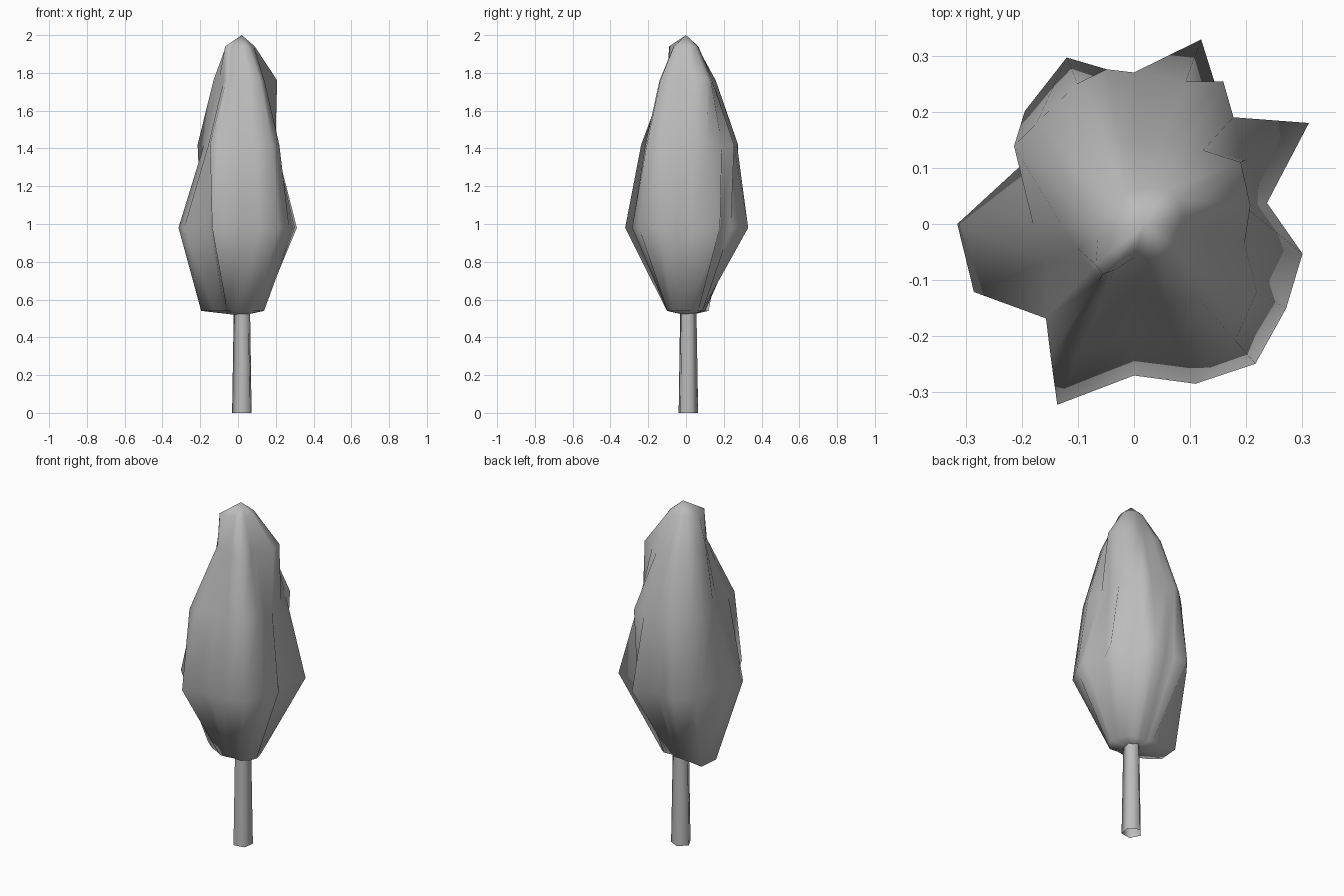
import bpy
import bmesh
from math import cos, sin, radians
from mathutils import Matrix, Vector

default = bpy.data.objects.get("Cube")
if default:
    bpy.data.objects.remove(default, do_unlink=True)


def make_material(name, colour):
    material = bpy.data.materials.new(name)
    material.use_nodes = True
    material.diffuse_color = colour
    material.node_tree.nodes["Principled BSDF"].inputs["Base Color"].default_value = colour
    return material


def finish(name, mesh_builder, material, sharp_angle):
    """Turn a bmesh into a shaded, coloured object."""
    bmesh.ops.recalc_face_normals(mesh_builder, faces=mesh_builder.faces)
    mesh = bpy.data.meshes.new(name)
    mesh_builder.to_mesh(mesh)
    mesh_builder.free()
    mesh.materials.append(material)
    item = bpy.data.objects.new(name, mesh)
    bpy.context.collection.objects.link(item)
    bpy.ops.object.select_all(action="DESELECT")
    item.select_set(True)
    bpy.context.view_layer.objects.active = item
    bpy.ops.object.shade_smooth_by_angle(angle=radians(sharp_angle))
    return item


def bridge(builder, lower, upper):
    """Join two rings of equal size with a band of quads."""
    count = len(lower)
    for i in range(count):
        j = (i + 1) % count
        builder.faces.new((lower[i], lower[j], upper[j], upper[i]))


def fan(builder, ring, tip):
    """Close a ring to a single point."""
    count = len(ring)
    for i in range(count):
        builder.faces.new((ring[i], ring[(i + 1) % count], tip))


grey = make_material("plain grey", (0.5, 0.5, 0.5, 1))

# Foliage: irregular lobed rings, with ridges at these compass angles
ridge_angles = (9, 30, 47, 58, 70, 90, 100, 112, 134, 147,
                180, 203, 227, 238, 247, 270, 291, 311, 331, 350)

# Ring height, then the reach of each ridge in hundredths of a unit
foliage_rings = (
    (0.54, (13, 13, 12, 10, 9, 10, 10, 11, 15, 22,
            19.5, 14, 11, 11, 11, 10, 10, 13, 14, 14)),
    (0.98, (24, 36, 25, 28, 35, 26, 28, 32, 28, 22,
            31.5, 31, 22, 26, 35, 27, 30.5, 33, 31, 30.5)),
    (1.42, (20, 23, 26, 30, 27, 27, 28, 27, 25, 25.5,
            18, 17, 23, 28, 25, 20, 23, 27.5, 25, 20)),
    (1.76, (21, 22, 18, 16, 15, 15, 16, 16, 15, 14,
            13, 11, 11, 12, 12, 11, 15, 18, 16, 13)),
    (1.94, (9, 9, 8.5, 7.5, 7, 6, 6, 5.5, 4.5, 5,
            6, 7, 10, 10.5, 9, 6, 7, 8.5, 8.5, 8.5)),
)

foliage = bmesh.new()
rings = []
for height, reaches in foliage_rings:
    ring = []
    for angle, reach in zip(ridge_angles, reaches):
        direction = Vector((cos(radians(angle)), sin(radians(angle)), 0))
        ring.append(foliage.verts.new(direction * reach / 100 + Vector((0, 0, height))))
    rings.append(ring)
for lower, upper in zip(rings, rings[1:]):
    bridge(foliage, lower, upper)
fan(foliage, rings[0], foliage.verts.new((0.02, 0.01, 0.515)))
fan(foliage, rings[-1], foliage.verts.new((0.02, 0, 2)))
finish("foliage", foliage, grey, 85)

# Trunk: slim tapered five-sided tube, open at the foot
trunk = bmesh.new()
bmesh.ops.create_cone(trunk, cap_ends=False, segments=5, radius1=0.055,
                      radius2=0.045, depth=0.6)
bmesh.ops.rotate(trunk, verts=trunk.verts, matrix=Matrix.Rotation(radians(-135), 3, "Z"))
bmesh.ops.translate(trunk, verts=trunk.verts, vec=(0.023, 0.01, 0.3))
finish("trunk", trunk, grey, 80)
